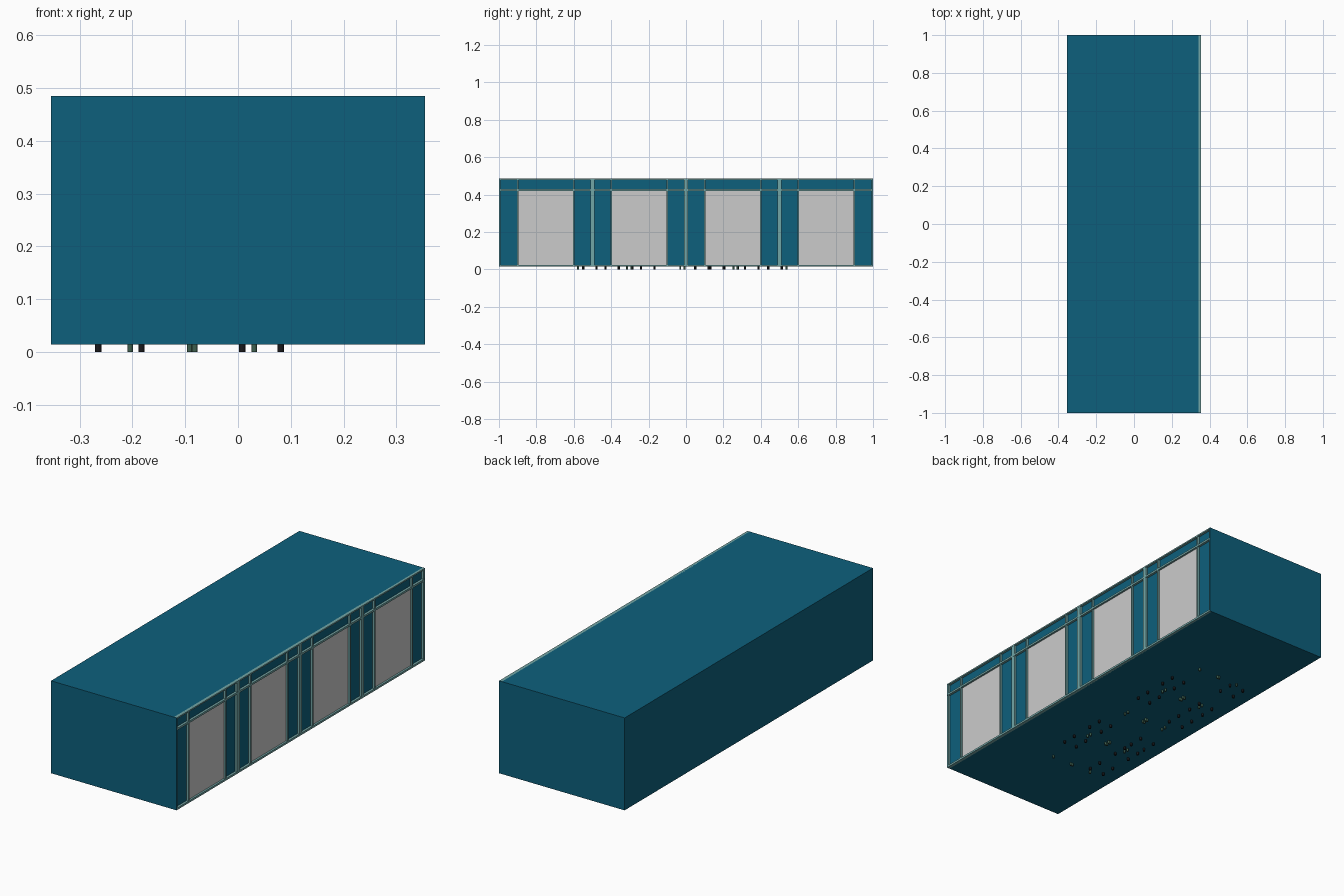
import bpy

if "Cube" in bpy.data.objects:
    bpy.data.objects.remove(bpy.data.objects["Cube"])


def material(name, rgb):
    m = bpy.data.materials.new(name)
    m.diffuse_color = (*rgb, 1)
    m.use_nodes = True
    m.node_tree.nodes["Principled BSDF"].inputs["Base Color"].default_value = m.diffuse_color
    return m


BLUE = material("blue_paint", (0.004, 0.117, 0.202))
TEAL = material("pale_teal", (0.17, 0.38, 0.38))
GREEN = material("dark_green", (0.05, 0.12, 0.08))
BLACK = material("black_metal", (0.01, 0.01, 0.012))

X, Y, Z0, Z1 = 0.354, 1.0, 0.014, 0.485   # outer shell
XP = 0.342                                # recessed facade plane


def box(name, lo, hi, mat=None):
    bpy.ops.mesh.primitive_cube_add(size=1, location=[(a + b) / 2 for a, b in zip(lo, hi)])
    ob = bpy.context.object
    ob.name = name
    ob.scale = [b - a for a, b in zip(lo, hi)]
    if mat:
        ob.data.materials.append(mat)
    return ob


def leg(name, x, y, mat, r=0.005):
    bpy.ops.mesh.primitive_cylinder_add(vertices=12, radius=r, depth=0.016, location=(x, y, 0.008))
    ob = bpy.context.object
    ob.name = name
    ob.data.materials.append(mat)
    bpy.ops.object.shade_smooth_by_angle()


# Main body and the end walls that close the facade reveal
box("hall_body", (-X, -Y, Z0), (XP, Y, Z1), BLUE)
for s in (-1, 1):
    a, b = sorted((s * Y, s * (Y - 0.003)))
    box("end_wall_edge", (XP - 0.002, a, Z0), (X, b, Z1), BLUE)

# Facade rails
YI = Y - 0.003
for name, z, h in (("bottom_rail", Z0, 0.01), ("transom_rail", 0.42, 0.01), ("top_rail", Z1 - 0.007, 0.007)):
    box(name, (XP - 0.004, -YI, z), (X, YI, z + h), TEAL)

# Mullions: thin ones beside each bay, wide ones between bays
for y in (-0.9, -0.6, -0.4, -0.1, 0.1, 0.4, 0.6, 0.9):
    box("thin_mullion", (XP - 0.004, y - 0.004, Z0), (X - 0.001, y + 0.004, Z1 - 0.001), TEAL)
for y in (-0.5, 0, 0.5):
    box("wide_mullion", (XP - 0.004, y - 0.011, Z0), (X - 0.0005, y + 0.011, Z1 - 0.001), TEAL)
for s in (-1, 1):
    a, b = sorted((s * YI, s * (YI - 0.006)))
    box("corner_mullion", (XP - 0.004, a, Z0), (X - 0.001, b, Z1 - 0.001), TEAL)

# Large grey panes
for y in (-0.75, -0.25, 0.25, 0.75):
    box("window_pane", (XP - 0.004, y - 0.147, Z0 + 0.009), (XP + 0.002, y + 0.147, 0.421))

# Table legs below the floor: two columns of four tables
for x in (-0.204, -0.092, -0.082, 0.031):
    for i in range(4):
        for dy in (0, 0.262):
            leg("table_leg", x, -0.577 + 0.284 * i + dy, GREEN)

# Chair legs below the floor along both sides of the tables
for xs, ys in (((-0.265, -0.183), (-0.55, -0.36, -0.24, 0.05, 0.205, 0.44)),
               ((0.008, 0.081), (-0.43, -0.24, 0.13, 0.315))):
    for y in ys:
        for x in xs:
            for dy in (0, 0.072):
                leg("chair_leg", x, y + dy, BLACK, 0.006)
